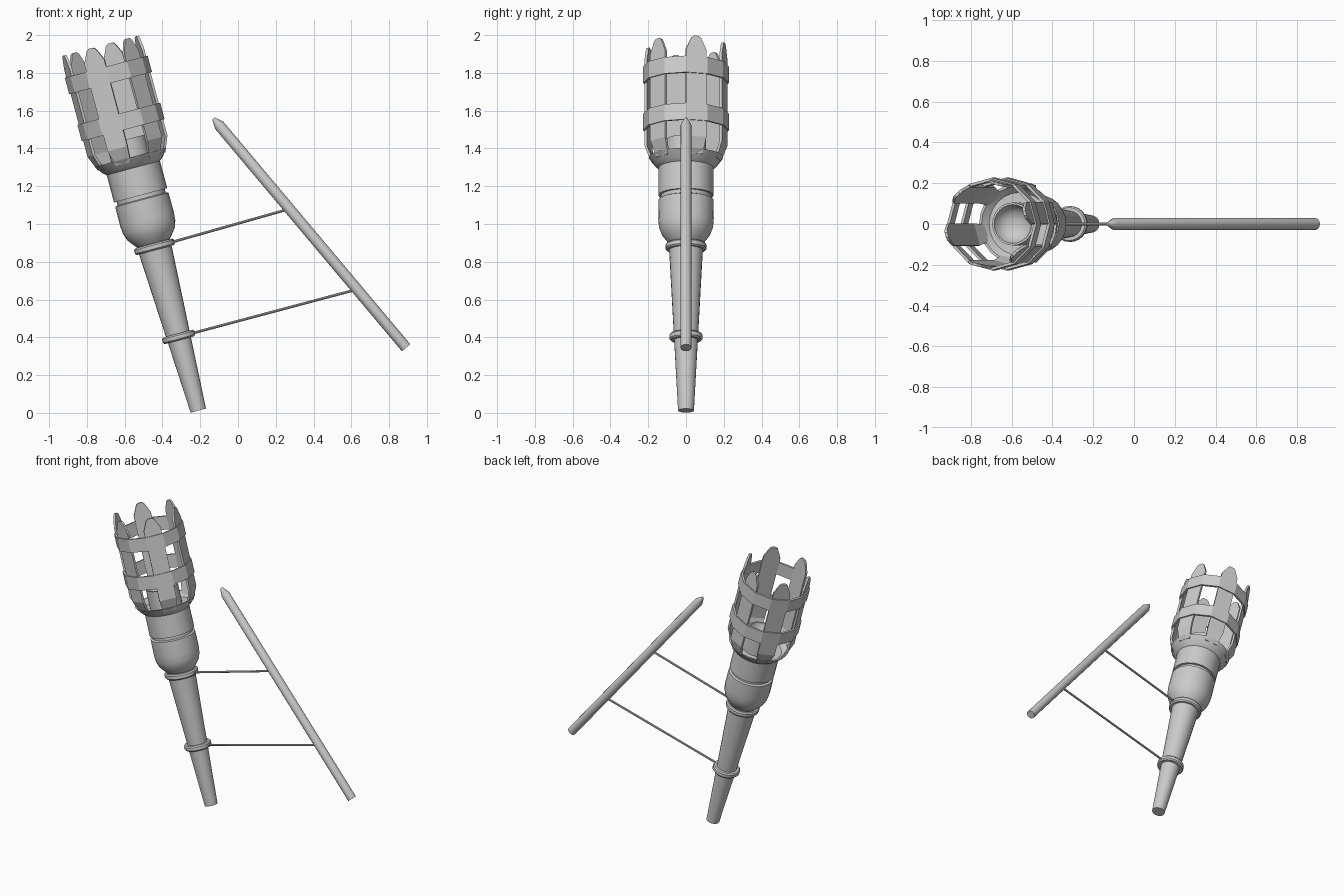
import bpy, bmesh, math
from mathutils import Matrix, Vector

if "Cube" in bpy.data.objects:
    bpy.data.objects.remove(bpy.data.objects["Cube"])

# Torch axis leans 15 degrees towards -x
AXIS = Matrix.Translation((-0.21, 0, 0.012)) @ Matrix.Rotation(math.radians(-15), 4, 'Y')


def finish(name, bm, matrix, smooth=True):
    bmesh.ops.recalc_face_normals(bm, faces=bm.faces)
    bm.transform(matrix)
    me = bpy.data.meshes.new(name)
    bm.to_mesh(me)
    bm.free()
    ob = bpy.data.objects.new(name, me)
    bpy.context.collection.objects.link(ob)
    if smooth:
        bpy.ops.object.select_all(action='DESELECT')
        ob.select_set(True)
        bpy.context.view_layer.objects.active = ob
        bpy.ops.object.shade_smooth_by_angle(angle=math.radians(35))
    return ob


def lathe(name, profile, sides=24, matrix=AXIS, closed=False, smooth=True):
    """Spin (radius, height) points about local z."""
    bm = bmesh.new()
    rings = []
    for r, h in profile:
        if r == 0:
            rings.append([bm.verts.new((0, 0, h))] * sides)
        else:
            rings.append([bm.verts.new((r * math.cos(2 * math.pi * i / sides),
                                        r * math.sin(2 * math.pi * i / sides), h))
                          for i in range(sides)])
    pairs = list(zip(rings, rings[1:]))
    if closed:
        pairs.append((rings[-1], rings[0]))
    for a, b in pairs:
        for i in range(sides):
            j = (i + 1) % sides
            bm.faces.new(list(dict.fromkeys((a[i], a[j], b[j], b[i]))))
    return finish(name, bm, matrix, smooth)


def along(start, end):
    d = Vector(end) - Vector(start)
    return Matrix.Translation(start) @ d.to_track_quat('Z', 'Y').to_matrix().to_4x4(), d.length


# Tapered handle
lathe("handle", [(0, 0), (0.042, 0), (0.092, 0.93), (0, 0.93)])

# Rounded collar above the handle, with a groove and a flared socket
lathe("collar", [(0, 0.915), (0.088, 0.915), (0.105, 0.935), (0.13, 0.968), (0.143, 1.005),
                 (0.147, 1.05), (0.146, 1.155), (0.132, 1.16), (0, 1.16)])
lathe("groove", [(0, 1.15), (0.132, 1.15), (0.132, 1.19), (0, 1.19)])
lathe("socket", [(0, 1.18), (0.146, 1.18), (0.146, 1.33), (0.165, 1.345), (0.197, 1.388),
                 (0.185, 1.388), (0.155, 1.355), (0, 1.355)])

# Fuel cup with hollow bowl
lathe("fuel_cup", [(0, 1.35), (0.105, 1.35), (0.105, 1.485), (0.095, 1.485),
                   (0.085, 1.455), (0.06, 1.43), (0.03, 1.418), (0, 1.415)])

# Handle rings
for name, h, inner, outer in (("lower_ring", 0.404, 0.06, 0.088), ("upper_ring", 0.898, 0.085, 0.109)):
    lathe(name, [(inner, h - 0.018), (outer - 0.007, h - 0.018), (outer, h - 0.01),
                 (outer, h + 0.01), (outer - 0.007, h + 0.018), (inner, h + 0.018)], closed=True)

# Twelve-sided basket bands
for name, lo, hi in (("lower_band", 1.537, 1.627), ("upper_band", 1.795, 1.885)):
    lathe(name, [(0.213, lo), (0.227, lo), (0.227, hi), (0.213, hi)], 12, closed=True, smooth=False)

# Six pointed slats, bent inwards at the foot: (half width, radius, height)
SLAT = [(0.042, 0.18, 1.365), (0.056, 0.212, 1.45), (0.056, 0.212, 1.925),
        (0.026, 0.212, 1.99), (0.012, 0.212, 2.0)]
for k in range(6):
    bm = bmesh.new()
    rows = [[bm.verts.new((r - d, s * w, h)) for d, s in ((0, -1), (0, 1), (0.014, 1), (0.014, -1))]
            for w, r, h in SLAT]
    for a, b in zip(rows, rows[1:]):
        for i in range(4):
            j = (i + 1) % 4
            bm.faces.new((a[i], a[j], b[j], b[i]))
    bm.faces.new(rows[0])
    bm.faces.new(rows[-1])
    finish(f"slat_{k + 1}", bm, AXIS @ Matrix.Rotation(math.radians(15 + 60 * k), 4, 'Z'), False)

# Pointed stake leaning the other way
m, length = along((0.89, 0, 0.345), (-0.13, 0, 1.559))
lathe("stake", [(0, 0), (0.029, 0), (0.029, length - 0.048), (0.008, length), (0, length)], 12, m)

# Thin rods joining the rings to the stake
for name, h, start, end in (("lower_rod", 0.404, 0.08, (0.615, 0, 0.65)),
                            ("upper_rod", 0.898, 0.1, (0.255, 0, 1.075))):
    m, length = along(AXIS @ Vector((start, 0, h)), end)
    lathe(name, [(0, 0), (0.007, 0), (0.007, length), (0, length)], 8, m)
